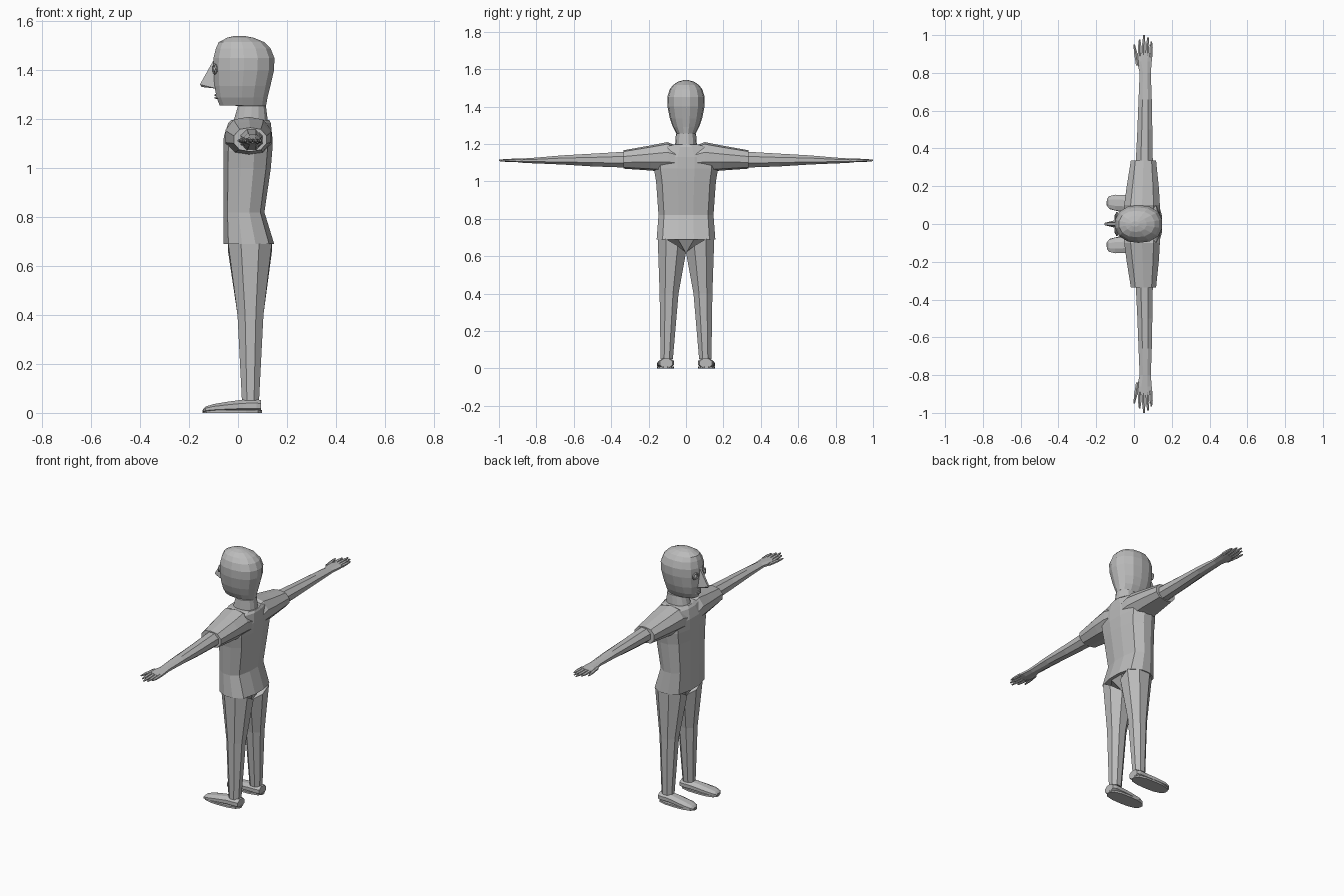
import bpy, bmesh, math
from mathutils import Vector

if "Cube" in bpy.data.objects:
    bpy.data.objects.remove(bpy.data.objects["Cube"])

grey = bpy.data.materials.new("plain grey")
grey.diffuse_color = (0.5, 0.5, 0.5, 1)
grey.use_nodes = True
grey.node_tree.nodes["Principled BSDF"].inputs["Base Color"].default_value = grey.diffuse_color


def finish(name, bm):
    bmesh.ops.recalc_face_normals(bm, faces=bm.faces)
    me = bpy.data.meshes.new(name)
    bm.to_mesh(me)
    bm.free()
    me.materials.append(grey)
    ob = bpy.data.objects.new(name, me)
    bpy.context.collection.objects.link(ob)
    return ob


def loft(name, rings):
    """Skin a list of equal-length point rings and cap both ends."""
    bm = bmesh.new()
    rows = [[bm.verts.new(p) for p in r] for r in rings]
    n = len(rows[0])
    for a, b in zip(rows, rows[1:]):
        for i in range(n):
            j = (i + 1) % n
            bm.faces.new((a[i], a[j], b[j], b[i]))
    bm.faces.new(rows[0])
    bm.faces.new(rows[-1])
    return finish(name, bm)


def oval(n, u0, u1, v0, v1, power=2.0):
    """Superellipse points inside the box u0..u1, v0..v1, flat sides on the axes."""
    pts = []
    for i in range(n):
        a = 2 * math.pi * (i + 0.5) / n
        c, s = math.cos(a), math.sin(a)
        k = (abs(c) ** power + abs(s) ** power) ** (-1 / power)
        pts.append((c * k, s * k))
    mu = max(p[0] for p in pts)
    mv = max(p[1] for p in pts)
    return [((u0 + u1) / 2 + p[0] / mu * (u1 - u0) / 2,
             (v0 + v1) / 2 + p[1] / mv * (v1 - v0) / 2) for p in pts]


def ring_z(n, z, x0, x1, y0, y1, power=2.0):
    return [(x, y, z) for x, y in oval(n, x0, x1, y0, y1, power)]


def ring_y(n, y, x0, x1, z0, z1, power=2.0):
    return [(x, y, z) for x, z in oval(n, x0, x1, z0, z1, power)]


def ring_x(n, x, y0, y1, z0, z1, power=2.0):
    return [(x, y, z) for y, z in oval(n, y0, y1, z0, z1, power)]


# head and neck: height, front, back, half width
head = [(1.17, -.025, .125, .06), (1.255, .0, .114, .054), (1.257, -.075, .115, .052),
        (1.29, -.088, .121, .07), (1.335, -.096, .132, .086), (1.40, -.1, .147, .099),
        (1.45, -.1, .149, .1), (1.49, -.09, .133, .088), (1.515, -.079, .108, .07),
        (1.533, -.045, .065, .042), (1.541, -.015, .025, .014)]
loft("head", [ring_z(14, z, a, b, -w, w, 2.3) for z, a, b, w in head])

# nose
bm = bmesh.new()
p = [bm.verts.new(c) for c in [(-.095, -.008, 1.45), (-.095, .008, 1.45),
                               (-.156, -.006, 1.342), (-.156, .006, 1.342),
                               (-.085, -.024, 1.325), (-.085, .024, 1.325),
                               (-.148, 0, 1.332)]]
for f in [(0, 1, 3, 2), (0, 2, 4), (1, 5, 3), (2, 3, 6), (2, 6, 4), (3, 5, 6), (4, 6, 5), (0, 4, 5, 1)]:
    bm.faces.new([p[i] for i in f])
finish("nose", bm)

# lips
for name, z in (("upper_lip", 1.299), ("lower_lip", 1.288)):
    loft(name, [ring_y(6, y, -.089 - d, -.07, z - h, z + h)
                for y, d, h in ((-.028, -.009, .001), (-.01, .007, .006),
                                (.01, .007, .006), (.028, -.009, .001))])

# torso of the shirt
torso = [(.69, -.06, .148, .157), (.82, -.06, .108, .147), (1.0, -.06, .134, .16),
         (1.07, -.06, .14, .172), (1.13, -.058, .14, .17), (1.185, -.04, .134, .12),
         (1.197, -.028, .128, .075)]
loft("shirt_torso", [ring_z(12, z, a, b, -w, w, 3) for z, a, b, w in torso])

# shoulders and sleeves in one span
sleeve = [(.335, -.017, .117, 1.068, 1.166), (.19, -.04, .132, 1.058, 1.192),
          (.1, -.052, .137, 1.05, 1.21), (.055, -.052, .137, 1.05, 1.192)]
span = [(-y, *r) for y, *r in sleeve] + [(y, *r) for y, *r in reversed(sleeve)]
loft("shirt_sleeves", [ring_y(10, *r, 2.5) for r in span])

# seat wedge between the legs
loft("seat", [ring_z(8, .62, -.0, .09, -.006, .006, 3),
              ring_z(8, .695, -.035, .132, -.11, .11, 3)])

for s, side in ((1, "right"), (-1, "left")):
    def put(rings):
        return [[(x, s * y, z) for x, y, z in r] for r in rings]

    # trouser leg, its top cut at a slant towards the crotch
    top = [(x, y, .62 + .8 * min(y, .09)) for x, y, z in ring_z(8, 0, -.04, .138, 0, .151, 3)]
    loft(side + "_leg", put([top] + [ring_z(8, *r, 3) for r in (
        (.4, -.002, .104, .04, .141), (.05, .016, .086, .07, .136))]))

    # shoe
    shoe = [(.095, .072, .14, .052), (.075, .064, .146, .056), (.02, .066, .146, .054),
            (-.04, .068, .152, .046), (-.1, .072, .155, .036), (-.132, .082, .147, .026),
            (-.143, .096, .134, .016)]
    loft(side + "_shoe", put([ring_x(8, x, a, b, .003, h, 3) for x, a, b, h in shoe]))
    loft(side + "_sole", put([ring_z(14, z, -.145, .098, .064, .155, 2.8) for z in (0, .011)]))

    # arm and palm
    arm = [(.3, .008, .1, 1.073, 1.16), (.5, .018, .097, 1.08, 1.148),
           (.66, .024, .094, 1.09, 1.139), (.8, .03, .089, 1.096, 1.127),
           (.86, .016, .094, 1.098, 1.123), (.905, .02, .098, 1.103, 1.12)]
    loft(side + "_arm", put([ring_y(8, *r, 2.4) for r in arm]))

    # fingers and thumb: base and tip
    digits = [("thumb", .02, .84, .001, .95), ("index_finger", .03, .89, .03, .978),
              ("middle_finger", .05, .89, .053, 1.0), ("ring_finger", .07, .89, .074, .988),
              ("little_finger", .089, .885, .092, .965)]
    for name, xa, ya, xb, yb in digits:
        rings = []
        for t, r in ((0, .0095), (.6, .0085), (1, .004)):
            x, y = xa + (xb - xa) * t, ya + (yb - ya) * t
            rings.append(ring_y(6, y, x - r, x + r, 1.112 - r, 1.112 + r))
        loft(side + "_" + name, put(rings))

    # eye and its rim
    bpy.ops.mesh.primitive_torus_add(major_radius=.018, minor_radius=.005, major_segments=12,
                                     minor_segments=5, location=(-.095, s * .042, 1.405),
                                     rotation=(0, math.pi / 2, s * -.25))
    bpy.context.object.name = side + "_eyelid"
    bpy.context.object.data.materials.append(grey)
    bpy.ops.mesh.primitive_uv_sphere_add(segments=10, ring_count=6, radius=.016,
                                         location=(-.088, s * .042, 1.405))
    bpy.context.object.name = side + "_eye"
    bpy.context.object.data.materials.append(grey)
